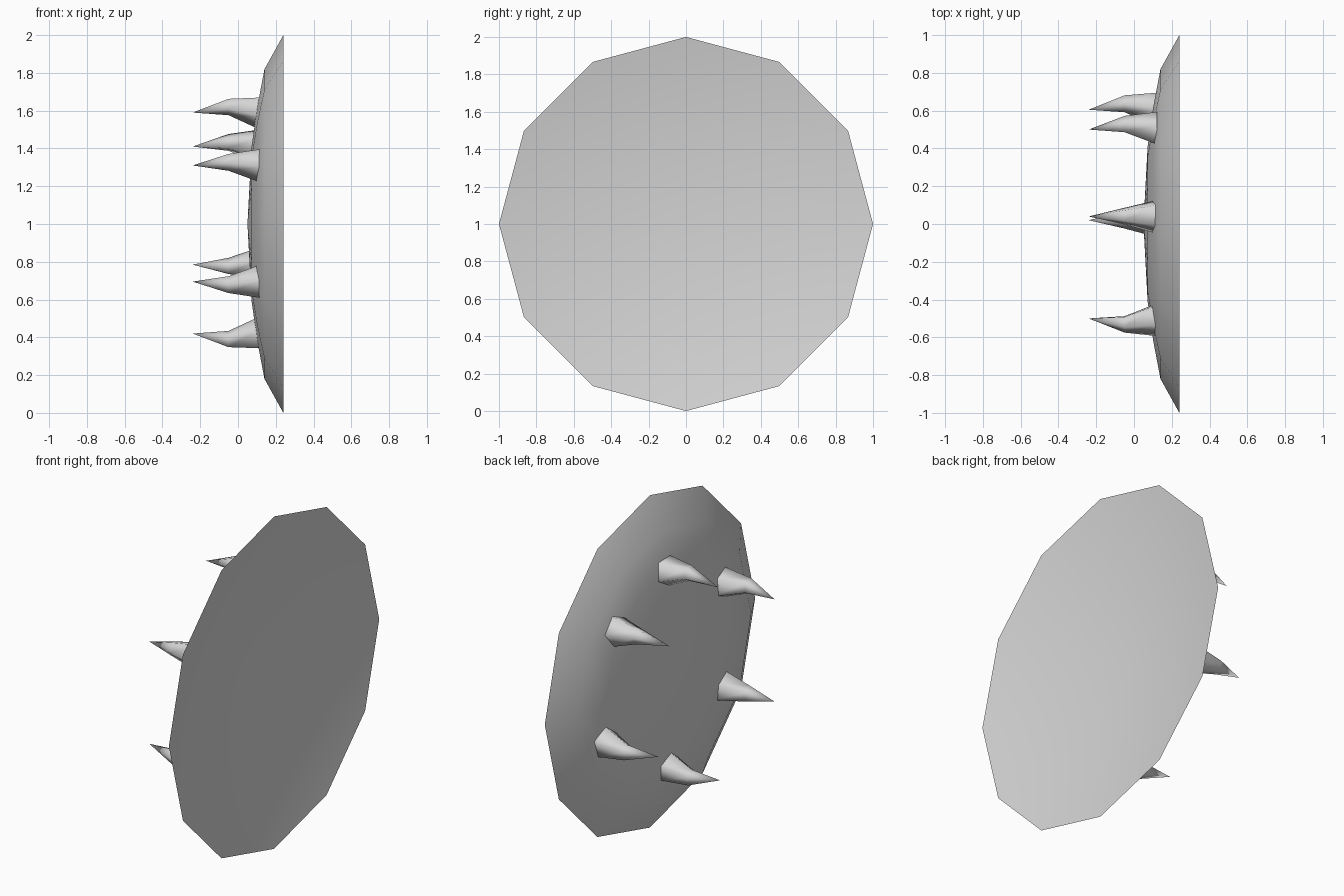
import bpy
import bmesh
import math
from mathutils import Vector

old = bpy.data.objects.get("Cube")
if old:
    bpy.data.objects.remove(old, do_unlink=True)

grey = bpy.data.materials.new("plain grey")
grey.use_nodes = True
colour = (0.67, 0.67, 0.67, 1)
grey.diffuse_color = colour
grey.node_tree.nodes["Principled BSDF"].inputs["Base Color"].default_value = colour


def ring(bm, x, y, z, radius, sides, turn=0.0):
    """Circle of vertices facing along x; a zero radius gives one point."""
    if radius == 0:
        return [bm.verts.new((x, y, z))]
    angles = [turn + math.tau * i / sides for i in range(sides)]
    return [bm.verts.new((x, y + radius * math.cos(a), z + radius * math.sin(a)))
            for a in angles]


def bridge(bm, a, b):
    """Join two rings, or a ring and a point."""
    n = max(len(a), len(b))
    for i in range(n):
        j = (i + 1) % n
        if len(a) == 1:
            bm.faces.new((a[0], b[i], b[j]))
        elif len(b) == 1:
            bm.faces.new((a[i], a[j], b[0]))
        else:
            bm.faces.new((a[i], a[j], b[j], b[i]))


def finish(bm, name, angle):
    bmesh.ops.recalc_face_normals(bm, faces=bm.faces)
    mesh = bpy.data.meshes.new(name)
    bm.to_mesh(mesh)
    bm.free()
    mesh.materials.append(grey)
    obj = bpy.data.objects.new(name, mesh)
    bpy.context.collection.objects.link(obj)
    bpy.ops.object.select_all(action="DESELECT")
    obj.select_set(True)
    bpy.context.view_layer.objects.active = obj
    bpy.ops.object.shade_smooth_by_angle(angle=math.radians(angle))


# Dished shield: domed face, knife-edge rim, shallow conical hollow behind
profile = [(0.05, 0), (0.072, 0.41), (0.102, 0.62), (0.14, 0.82), (0.24, 1),
           (0.06, 0)]
bm = bmesh.new()
rings = [ring(bm, x, 0, 1, r, 12) for x, r in profile]
for a, b in zip(rings, rings[1:]):
    bridge(bm, a, b)
finish(bm, "shield_disc", 40)

# Five-sided claw spikes, each bulging away from the middle of the disc
spots = [(0.04, 1.59), (0.50, 1.41), (-0.50, 1.31),
         (0.605, 0.785), (-0.50, 0.695), (0.02, 0.42)]
for number, (y, z) in enumerate(spots, 1):
    out = Vector((y, z - 1)).normalized()
    turn = math.atan2(out.y, out.x) + math.pi
    bm = bmesh.new()
    base = ring(bm, 0.123, y, z, 0.094, 5, turn)
    bend = ring(bm, -0.05, y + out.x * 0.033, z + out.y * 0.033, 0.047, 5, turn)
    tip = ring(bm, -0.24, y, z, 0, 5)
    bridge(bm, base, bend)
    bridge(bm, bend, tip)
    bm.faces.new(base)
    finish(bm, f"spike_{number}", 75)
